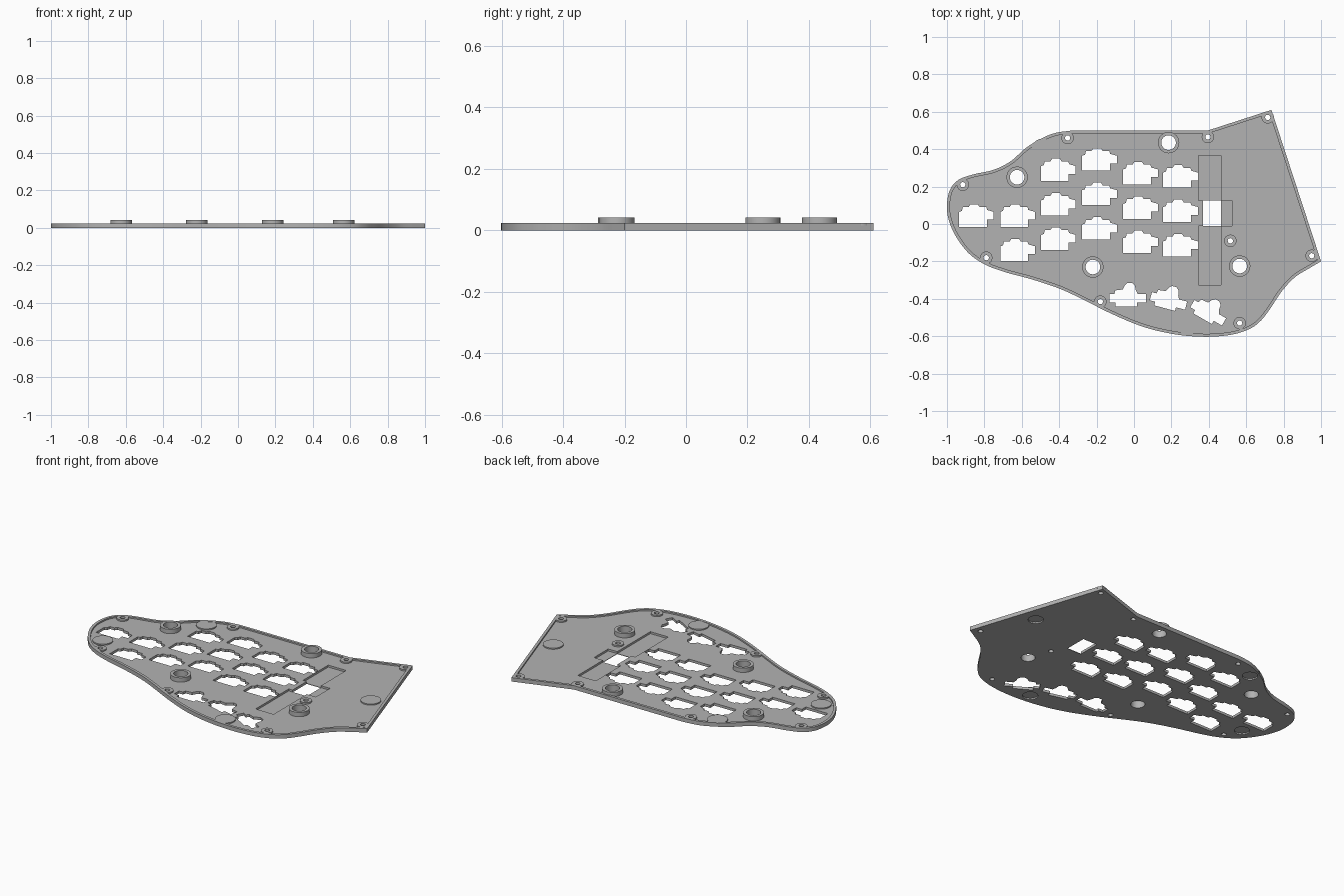
import bpy
from math import sin, cos, pi, radians
from mathutils import Vector

if "Cube" in bpy.data.objects:
    bpy.data.objects.remove(bpy.data.objects["Cube"])

grey = bpy.data.materials.new("plain_grey")
grey.use_nodes = True
grey.diffuse_color = (0.45, 0.45, 0.45, 1)
grey.node_tree.nodes["Principled BSDF"].inputs["Base Color"].default_value = (0.45, 0.45, 0.45, 1)


def circle(center, r, n=40):
    return [(center[0] + r * cos(2 * pi * i / n), center[1] + r * sin(2 * pi * i / n)) for i in range(n)]


def rect(x0, y0, x1, y1):
    return [(x0, y0), (x1, y0), (x1, y1), (x0, y1)]


def place(shape, x, y, degrees=0):
    c, s = cos(radians(degrees)), sin(radians(degrees))
    return [(x + c * px - s * py, y + s * px + c * py) for px, py in shape]


def smooth_path(points, steps=6):
    """Catmull-Rom path through the points."""
    p = [Vector(q) for q in points]
    p = [2 * p[0] - p[1]] + p + [2 * p[-1] - p[-2]]
    path = []
    for a, b, c, d in zip(p, p[1:], p[2:], p[3:]):
        for i in range(steps):
            t = i / steps
            path.append(0.5 * (2 * b + (c - a) * t + (2 * a - 5 * b + 4 * c - d) * t ** 2
                               + (3 * b - a - 3 * c + d) * t ** 3))
    return path + [p[-2]]


def inset(loop, w):
    """Offset a clockwise loop inwards with mitred corners."""
    result = []
    for i, b in enumerate(loop):
        d1 = (b - loop[i - 1]).normalized()
        d2 = (loop[(i + 1) % len(loop)] - b).normalized()
        n1, n2 = Vector((d1.y, -d1.x)), Vector((d2.y, -d2.x))
        result.append(b + (n1 + n2) * w / (1 + n1.dot(n2)))
    return result


def slab(name, loops, z0, z1):
    """Flat plate from an outer loop and hole loops, between two heights."""
    curve = bpy.data.curves.new(name, "CURVE")
    curve.dimensions = "2D"
    curve.fill_mode = "BOTH"
    curve.extrude = (z1 - z0) / 2
    for loop in loops:
        spline = curve.splines.new("POLY")
        spline.points.add(len(loop) - 1)
        for point, co in zip(spline.points, loop):
            point.co = (co[0], co[1], 0, 1)
        spline.use_cyclic_u = True
    temp = bpy.data.objects.new(name + "_curve", curve)
    bpy.context.collection.objects.link(temp)
    graph = bpy.context.evaluated_depsgraph_get()
    mesh = bpy.data.meshes.new_from_object(temp.evaluated_get(graph))
    bpy.data.objects.remove(temp)
    mesh.name = name
    mesh.materials.clear()
    mesh.materials.append(grey)
    obj = bpy.data.objects.new(name, mesh)
    obj.location.z = (z0 + z1) / 2
    bpy.context.collection.objects.link(obj)
    bpy.ops.object.select_all(action="DESELECT")
    obj.select_set(True)
    bpy.context.view_layer.objects.active = obj
    bpy.ops.object.shade_smooth_by_angle(angle=radians(30))
    return obj


# Plate outline: a flowing edge closed by the straight, pointed end
outline = smooth_path([
    (1, -.2), (.94, -.235), (.86, -.285), (.79, -.36), (.73, -.45), (.68, -.515), (.62, -.56),
    (.52, -.592), (.38, -.603), (.22, -.59), (.05, -.55), (-.12, -.48), (-.28, -.4), (-.4, -.345),
    (-.55, -.295), (-.68, -.26), (-.79, -.22), (-.88, -.16), (-.95, -.07), (-.99, .02), (-1, .1),
    (-.985, .18), (-.94, .235), (-.86, .265), (-.75, .29), (-.66, .335), (-.58, .405),
    (-.5, .455), (-.42, .487), (-.33, .5)])
outline += [Vector((.395, .5)), Vector((.735, .61))]

# Socket openings
socket = [(-.09, -.06), (.058, -.06), (.058, -.022), (.095, -.022), (.095, .02), (.06, .03),
          (.055, .045), (.02, .045), (.01, .06), (-.03, .06), (-.04, .045), (-.07, .045),
          (-.075, .025), (-.09, .02)]
thumb = [(-.1, -.035), (-.07, -.035), (-.07, -.055), (.045, -.055), (.045, -.035), (.095, -.035),
         (.095, .01), (.05, .01), (.04, .03), (.035, .055), (.02, .07), (-.005, .07), (-.02, .055),
         (-.03, .035), (-.07, .03), (-.075, .01), (-.1, .01)]
columns = [(-.845, .045, 1), (-.625, .045, 2), (-.407, .29, 3), (-.187, .345, 3),
           (.032, .272, 3), (.246, .255, 3)]
sockets = [place(socket, x, y - .184 * row) for x, y, rows in columns for row in range(rows)]
sockets += [place(thumb, -.03, -.385), place(thumb, .19, -.4, -15), place(thumb, .405, -.465, -30)]

# Screw holes, standoffs and foot pads
screws = [(-.915, .21), (-.355, .46), (.395, .465), (.715, .57), (.95, -.17),
          (.565, -.53), (-.18, -.415), (-.79, -.18), (.515, -.09)]
standoffs = [(-.625, .25), (.185, .435), (-.22, -.23), (.565, -.225)]
pads = [(-.84, -.085), (-.49, .4), (.29, -.535), (.8, .12)]
holes = sockets + [circle(c, .014, 20) for c in screws] + [circle(c, .039) for c in standoffs]
recesses = [circle(c, .042) for c in pads]

# Controller pocket with a window through its middle
window = rect(.37, -.01, .465, .125)
pocket = [(.345, -.325), (.465, -.325), (.465, -.01), (.525, -.01), (.525, .125), (.465, .125),
          (.465, .365), (.345, .365), (.345, .125), (.37, .125), (.37, -.01), (.345, -.01)]

# Plate layers
slab("plate_bottom", [outline] + holes + recesses + [window], 0, .003)
slab("plate_middle", [outline] + holes + recesses + [pocket], .003, .008)
slab("plate_floor", [outline] + holes + [pocket], .008, .015)
slab("edge_rim", [outline, inset(outline, .016)], .015, .0235)

# Raised parts on the floor
for c in screws:
    slab("screw_boss", [circle(c, .033), circle(c, .014, 20)], .015, .0235)
for c in standoffs:
    slab("standoff_ring", [circle(c, .057), circle(c, .039)], .015, .041)
for c in pads:
    slab("foot_pad", [circle(c, .056)], .012, .022)
